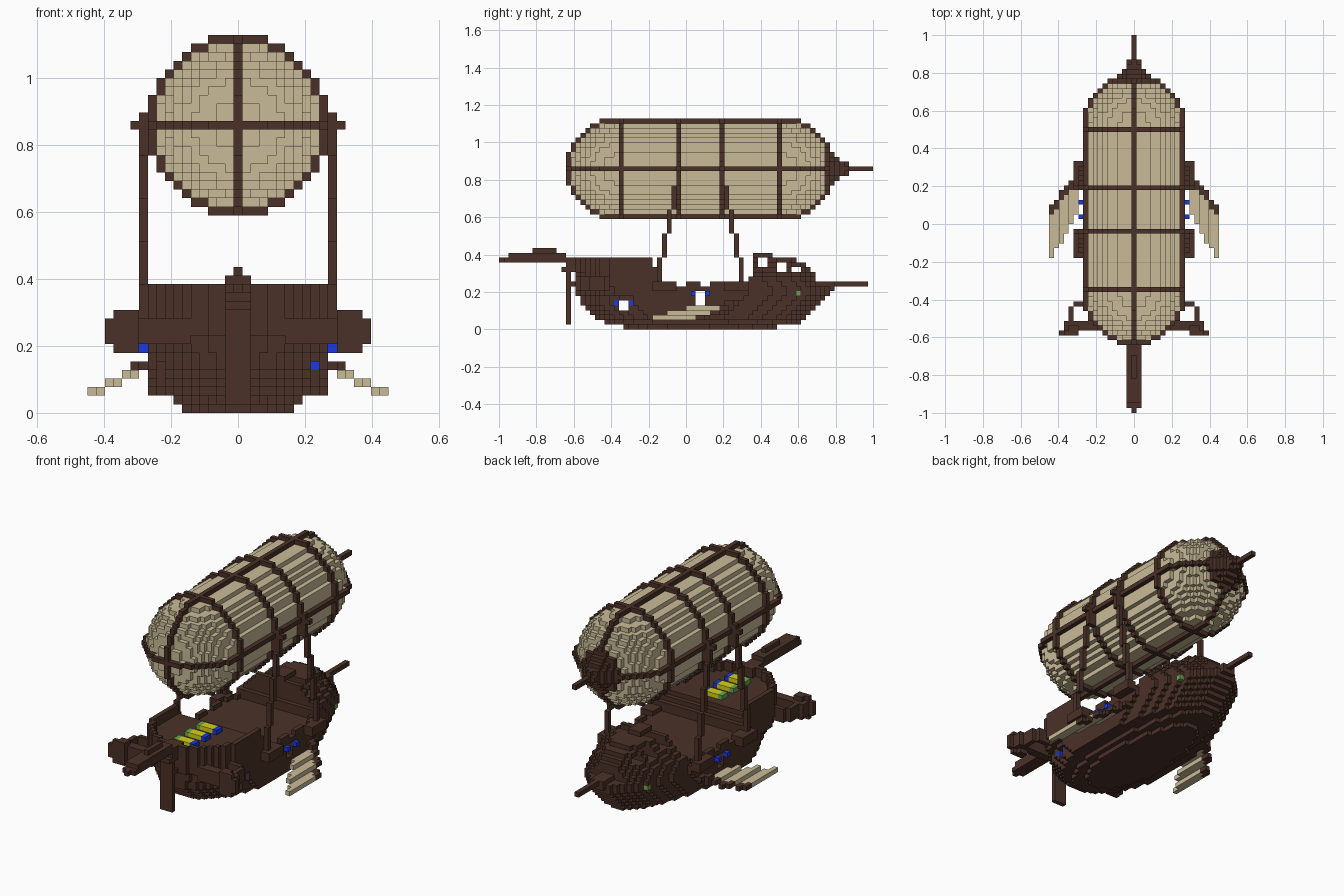
import bpy, bmesh, math

cube = bpy.data.objects.get("Cube")
if cube:
    bpy.data.objects.remove(cube, do_unlink=True)

V = 2 / 78            # size of one block
AXIS = 33             # block height of the balloon axis
COLOURS = {
    "dark_wood": (0.070, 0.031, 0.021),
    "canvas": (0.590, 0.500, 0.315),
    "blue": (0.010, 0.040, 0.780),
    "yellow": (0.660, 0.640, 0.010),
    "green": (0.140, 0.400, 0.080),
}
MATS = {}
for name, rgb in COLOURS.items():
    m = bpy.data.materials.new(name)
    m.use_nodes = True
    m.diffuse_color = (*rgb, 1)
    m.node_tree.nodes["Principled BSDF"].inputs["Base Color"].default_value = (*rgb, 1)
    MATS[name] = m

used = set()
DIRS = {
    (1, 0, 0): ((1, 0, 0), (1, 1, 0), (1, 1, 1), (1, 0, 1)),
    (-1, 0, 0): ((0, 0, 0), (0, 0, 1), (0, 1, 1), (0, 1, 0)),
    (0, 1, 0): ((0, 1, 0), (0, 1, 1), (1, 1, 1), (1, 1, 0)),
    (0, -1, 0): ((0, 0, 0), (1, 0, 0), (1, 0, 1), (0, 0, 1)),
    (0, 0, 1): ((0, 0, 1), (1, 0, 1), (1, 1, 1), (0, 1, 1)),
    (0, 0, -1): ((0, 0, 0), (0, 1, 0), (1, 1, 0), (1, 0, 0)),
}


def build(name, cells, colour):
    """Skin a set of blocks with its outer faces; earlier parts keep their blocks."""
    cells = set(cells) - used
    used.update(cells)
    bm, cache = bmesh.new(), {}
    for c in sorted(cells):
        for d, corners in DIRS.items():
            if tuple(a + b for a, b in zip(c, d)) in cells:
                continue
            face = []
            for k in corners:
                p = tuple(a + b for a, b in zip(c, k))
                if p not in cache:
                    cache[p] = bm.verts.new(((p[0] - 0.5) * V, p[1] * V, p[2] * V))
                face.append(cache[p])
            bm.faces.new(face)
    me = bpy.data.meshes.new(name)
    bm.to_mesh(me)
    bm.free()
    me.materials.append(MATS[colour])
    ob = bpy.data.objects.new(name, me)
    bpy.context.collection.objects.link(ob)


def box(x0, x1, y0, y1, z0, z1):
    return {(x, y, z) for x in range(x0, x1 + 1)
            for y in range(y0, y1 + 1) for z in range(z0, z1 + 1)}


def both(cells):
    return set(cells) | {(-x, y, z) for x, y, z in cells}


# ---------- balloon: capsule of canvas with rings and spars ----------
RINGS = (-14, -2, 7, 19)
canvas, frame = set(), set()
for x, y, z in box(-10, 10, -25, 30, AXIS - 10, AXIS + 10):
    dy = max(-15 - y, 0, y - 20)
    r = math.sqrt(x * x + dy * dy + (z - AXIS) ** 2)
    if r < 9.5:
        canvas.add((x, y, z))
    elif r < 10.5 and (x == 0 or z == AXIS or y in RINGS):
        frame.add((x, y, z))
build("balloon_frame", frame, "dark_wood")

# tail cone and pole of the balloon
cone = box(0, 0, 33, 38, AXIS, AXIS)
for y, r in ((29, 4.3), (30, 3.5), (31, 2.5), (32, 1.5), (33, 1.2)):
    cone |= {c for c in box(-4, 4, y, y, AXIS - 4, AXIS + 4)
             if math.hypot(c[0], c[2] - AXIS) <= r}
build("balloon_tail_pole", cone, "dark_wood")
build("balloon_canvas", canvas, "canvas")

# ---------- leaning struts ----------
for name, ring, step in (("front_struts", -2, -1), ("rear_struts", 7, 1)):
    s = box(12, 12, ring, ring, AXIS, AXIS)
    for i in range(5):
        y = ring + step * i
        s |= box(11, 11, y, y, 30 - 5 * i, 34 - 5 * i)
    build(name, both(s), "dark_wood")

# ---------- hull ----------
STERN = [-13, -17, -19, -20, -21, -22, -22, -22, -22, -23, -23]
BOW = [18, 23, 24, 25, 26, 27, 28, 29, 29, 28, 27]


def half_width(y, z):
    """Half width in blocks: long elliptic bow, blunter stern."""
    i = min(z, 10)
    y0, y1 = STERN[i], BOW[i]
    if y < y0 or y > y1:
        return -1
    w = (6.4, 7.4)[z] if z < 2 else 10.4
    stern = 18 if z < 7 else 12
    t = max((y0 + stern - y) / (stern + 0.5), (y - y1 + 28) / 28.5, 0)
    return int(round(w * math.sqrt(1 - t * t)))


def deck_and_rail(y):
    """Top block of the deck and of the rail at station y."""
    if y <= -8:
        return 12, 14
    if y <= -6:
        return 4 - y, 2 * (-1 - y)
    if y <= 12:
        return 8, 9 if y % 5 < 3 else 8
    return (10, 10) if y <= 26 else (8, 8)


hull = set()
for y in range(-23, 30):
    deck, rail = deck_and_rail(y)
    for z in range(rail + 1):
        w = half_width(y, z)
        inner = min(w - 1, half_width(y - 1, z), half_width(y + 1, z))
        hull |= {(x, y, z) for x in range(-w, w + 1) if z <= deck or abs(x) > inner}

# gun ports run right through the hull
hull -= box(-13, 13, -14, -13, 4, 5) | box(-13, 13, 2, 3, 5, 7)

# lamps beside the ports, on the bow and on the steps
w = half_width(23, 7)
green = both({(w, 23, 7)}) | {(0, -6, 10)}
blue = both({(11, 1, 7), (11, 4, 7)})
blue |= {(half_width(y, 5), y, 5) for y in (-15, -12)}

# coloured bars on the raised stern deck
bars = set()
for y in (-10, -14, -18):
    bars |= box(-1, 1, y - 1, y, 13, 13)
    blue |= box(2, 2, y - 1, y, 13, 13)
    green |= box(-2, -2, y - 1, y, 13, 13)
build("blue_lamps", blue, "blue")
build("green_lamps", green, "green")
build("deck_bars", bars, "yellow")
build("hull", hull, "dark_wood")

# channels on the hull sides at the strut feet
build("strut_channels", both(box(11, 12, 8, 12, 8, 9) | box(11, 12, -7, -3, 8, 9)), "dark_wood")

# ---------- domed bow cabin with open windows ----------
cabin = box(-1, 1, 14, 17, 15, 15)
for z, y1, inset in ((11, 26, 1), (12, 25, 2), (13, 24, 3), (14, 22, 4)):
    for y in range(14, y1 + 1):
        w = half_width(y, 10) - inset
        cabin |= box(-w, w, y, y, z, z)
cabin -= box(-12, 12, 15, 16, 13, 14) | box(-12, 12, 19, 20, 12, 13) | box(-12, 12, 22, 23, 12, 12)
build("bow_cabin", cabin, "dark_wood")
build("bowsprit", box(0, 0, 27, 37, 9, 9) | box(-1, 1, 27, 30, 8, 9), "dark_wood")

# ---------- stern boom, rudder and side pods ----------
boom = (box(-1, 1, -38, -22, 14, 14) | box(0, 0, -39, -39, 14, 14)
        | box(-1, 1, -37, -26, 15, 15) | box(0, 0, -32, -28, 16, 16))
build("stern_boom", boom, "dark_wood")
rudder = (box(-1, 1, -25, -25, 1, 13) | box(-1, 1, -26, -24, 12, 12)
          | box(-1, 1, -24, -23, 9, 9) | box(-1, 1, -24, -22, 13, 13))
build("rudder", rudder, "dark_wood")
pod = (box(12, 14, -23, -23, 7, 11) | box(12, 15, -23, -23, 8, 10)
       | box(6, 14, -22, -21, 8, 10) | box(12, 13, -22, -22, 7, 11)
       | box(13, 13, -20, -18, 8, 10) | box(8, 12, -17, -17, 8, 10))
build("side_pods", both(pod), "dark_wood")

# ---------- drooping side fins: wooden leading edge and canvas ----------
edge, skin = set(), set()
for x, z, y0, y1 in ((11, 5, 9, 10), (12, 4, 2, 9), (13, 4, 0, 8), (14, 3, -2, 7),
                     (15, 3, -4, 6), (16, 2, -5, 4), (17, 2, -7, 3)):
    edge |= box(x, x, y1 - 1, y1, z, z + (x == 12))
    skin |= box(x, x, y0, y1 - 2, z, z)
build("fin_edges", both(edge), "dark_wood")
build("fin_canvas", both(skin), "canvas")
